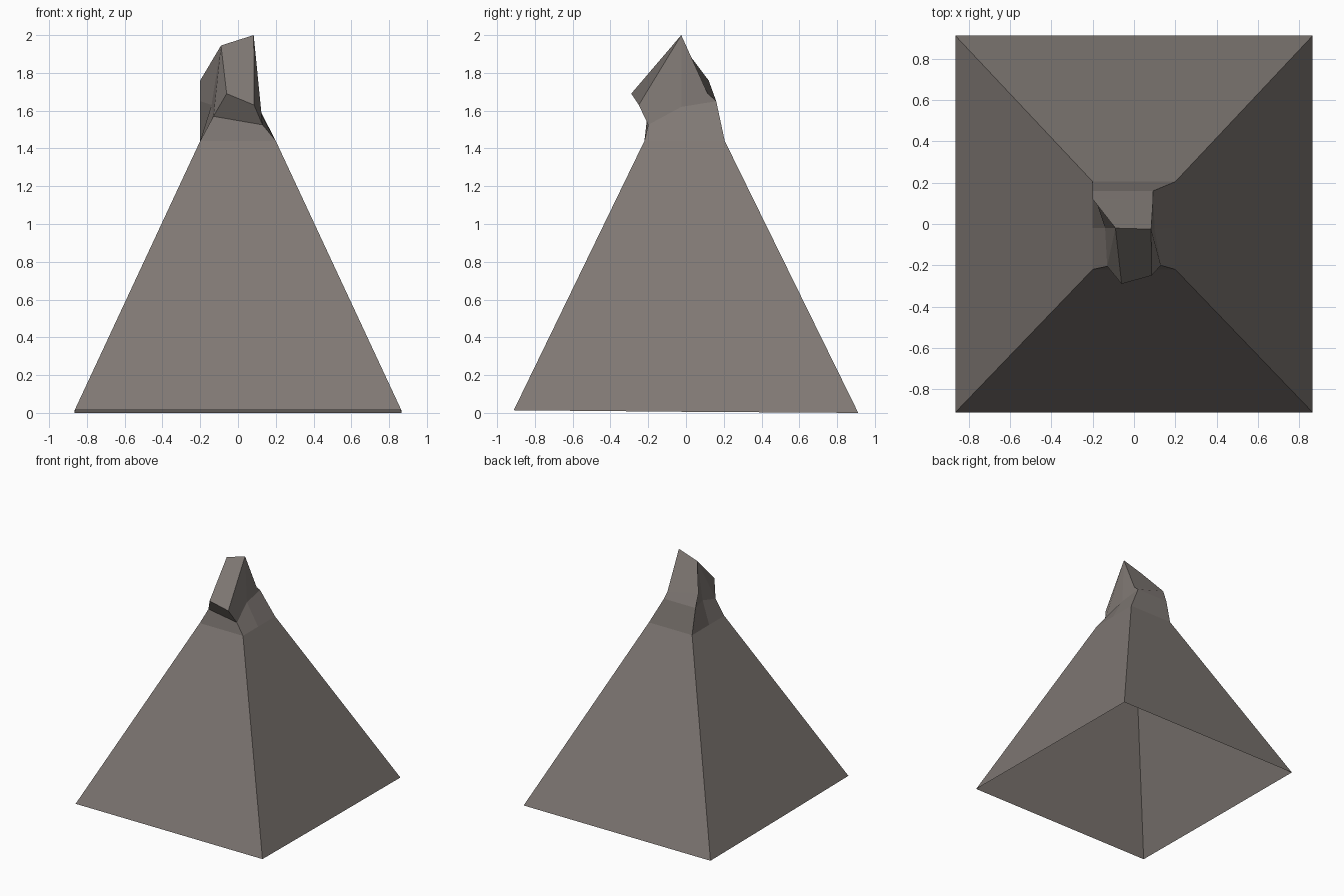
import bpy
import bmesh

if "Cube" in bpy.data.objects:
    bpy.data.objects.remove(bpy.data.objects["Cube"])

stone = bpy.data.materials.new("warm grey stone")
stone.diffuse_color = (0.215, 0.19, 0.175, 1.0)
stone.use_nodes = True
stone.node_tree.nodes["Principled BSDF"].inputs["Base Color"].default_value = stone.diffuse_color

# Rings run anticlockwise from above:
# front left, front right, right middle, back right, back left, left middle
foot = [(-.865, -.912, .014), (.865, -.912, .014), (.865, -.02, .006),
        (.865, .912, 0), (-.865, .912, 0), (-.865, -.02, .006)]
shoulder = [(-.2, -.22, 1.44), (.2, -.22, 1.44), (.2, -.02, 1.44),
            (.2, .205, 1.44), (-.2, .205, 1.44), (-.2, -.02, 1.44)]
neck = [(-.13, -.205, 1.57), (.13, -.2, 1.525), (.1, -.025, 1.62),
        (.092, .16, 1.65), (-.2, .16, 1.65), (-.14, -.02, 1.63)]
crown = [(-.06, -.29, 1.69), (.085, -.25, 1.63), (.083, -.025, 2.0),
         (.092, .115, 1.69), (-.2, .12, 1.76), (-.09, -.02, 1.945)]


def loft(name, rings, capped=False):
    """Join successive rings with flat faces; optionally close the last one."""
    bm = bmesh.new()
    loops = [[bm.verts.new(p) for p in ring] for ring in rings]
    n = len(rings[0])
    for low, high in zip(loops, loops[1:]):
        for i in range(n):
            j = (i + 1) % n
            bm.faces.new((low[i], low[j], high[j], high[i]))
    if capped:
        top = loops[-1]
        # sloping front and back, meeting along the ridge
        bm.faces.new((top[0], top[1], top[2], top[5]))
        bm.faces.new((top[5], top[2], top[3], top[4]))
        # crease across the twisted front left face
        a, b = loops[-2][0], top[5]
        twisted = next(f for f in bm.faces if a in f.verts and b in f.verts)
        bmesh.utils.face_split(twisted, a, b)
    mesh = bpy.data.meshes.new(name)
    bm.to_mesh(mesh)
    bm.free()
    mesh.materials.append(stone)
    obj = bpy.data.objects.new(name, mesh)
    bpy.context.collection.objects.link(obj)
    return obj


# Hollow pyramid, open underneath
loft("pyramid_skirt", [foot, shoulder])

# Faceted leaning peak
loft("rock_peak", [shoulder, neck, crown], capped=True)
